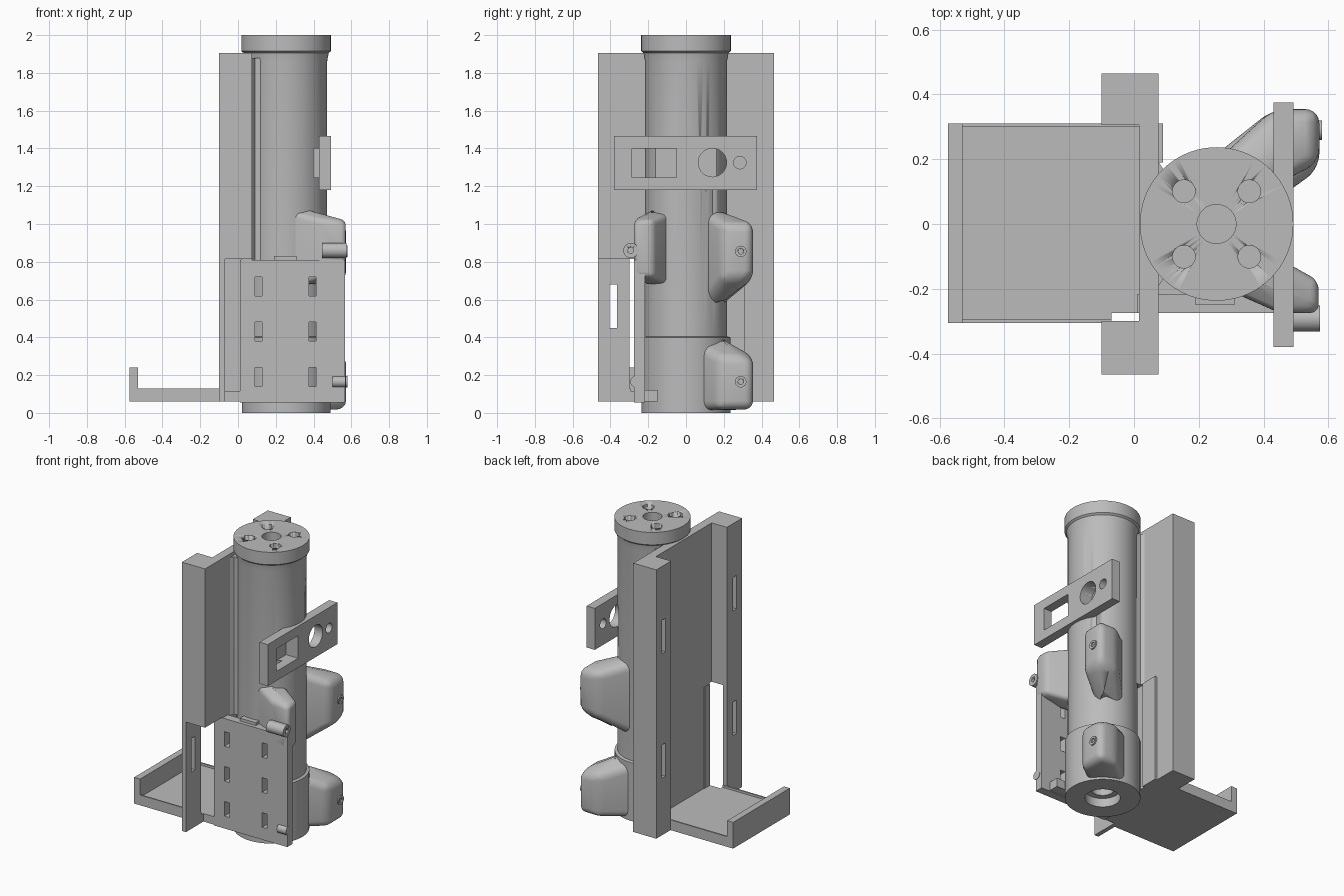
import bpy, bmesh, math
from mathutils import Matrix, Vector

if "Cube" in bpy.data.objects:
    bpy.data.objects.remove(bpy.data.objects["Cube"], do_unlink=True)

grey = bpy.data.materials.new("plain grey")
grey.use_nodes = True
COLOUR = (0.5, 0.5, 0.5, 1)
grey.diffuse_color = COLOUR
grey.node_tree.nodes["Principled BSDF"].inputs["Base Color"].default_value = COLOUR
AXIS_X = 0.255  # tube axis


def finish(bm, name, smooth=False):
    bmesh.ops.recalc_face_normals(bm, faces=bm.faces)
    mesh = bpy.data.meshes.new(name)
    bm.to_mesh(mesh)
    bm.free()
    mesh.materials.append(grey)
    ob = bpy.data.objects.new(name, mesh)
    bpy.context.collection.objects.link(ob)
    if smooth:
        shade(ob)
    return ob


def activate(ob):
    bpy.ops.object.select_all(action='DESELECT')
    ob.select_set(True)
    bpy.context.view_layer.objects.active = ob


def shade(ob):
    activate(ob)
    bpy.ops.object.shade_smooth_by_angle(angle=math.radians(35))


def add_box(bm, x, y, z):
    lo, hi = Vector((x[0], y[0], z[0])), Vector((x[1], y[1], z[1]))
    m = Matrix.Translation((lo + hi) / 2) @ Matrix.Diagonal((hi - lo).to_4d())
    bmesh.ops.create_cube(bm, size=1, matrix=m)


def box(name, x, y, z):
    bm = bmesh.new()
    add_box(bm, x, y, z)
    return finish(bm, name)


def cylinder(name, centre, radius, depth, along_x=False):
    bm = bmesh.new()
    m = Matrix.Translation(centre)
    if along_x:
        m = m @ Matrix.Rotation(math.pi / 2, 4, 'Y')
    bmesh.ops.create_cone(bm, cap_ends=True, segments=40, radius1=radius,
                          radius2=radius, depth=depth, matrix=m)
    return finish(bm, name, True)


def prism(name, outline, z):
    """Extrude an xy outline between two heights."""
    bm = bmesh.new()
    face = bm.faces.new([bm.verts.new((x, y, z[0])) for x, y in outline])
    ext = bmesh.ops.extrude_face_region(bm, geom=[face])
    verts = [v for v in ext["geom"] if isinstance(v, bmesh.types.BMVert)]
    bmesh.ops.translate(bm, verts=verts, vec=(0, 0, z[1] - z[0]))
    return finish(bm, name)


def lathe(name, profile):
    bm = bmesh.new()
    vs = [bm.verts.new((AXIS_X + r, 0, z)) for r, z in profile]
    edges = [bm.edges.new(p) for p in zip(vs, vs[1:])]
    bmesh.ops.spin(bm, geom=vs + edges, cent=(AXIS_X, 0, 0), axis=(0, 0, 1),
                   angle=2 * math.pi, steps=72)
    bmesh.ops.remove_doubles(bm, verts=bm.verts, dist=0.0005)
    return finish(bm, name, True)


def cut(targets, cutters):
    for ob in targets:
        for c in cutters:
            activate(ob)
            mod = ob.modifiers.new("cut", 'BOOLEAN')
            mod.operation = 'DIFFERENCE'
            mod.solver = 'EXACT'
            mod.object = c
            bpy.ops.object.modifier_apply(modifier=mod.name)
    for c in cutters:
        bpy.data.objects.remove(c, do_unlink=True)


def boss(name, pad, root, bevel=0.045):
    """Rounded lump: hull of an outer pad box and a root box in the tube."""
    bm = bmesh.new()
    add_box(bm, *pad)
    add_box(bm, *root)
    hull = bmesh.ops.convex_hull(bm, input=bm.verts)
    junk = set(hull["geom_interior"]) | set(hull["geom_unused"])
    bmesh.ops.delete(bm, geom=[v for v in junk if isinstance(v, bmesh.types.BMVert)],
                     context='VERTS')
    bmesh.ops.dissolve_limit(bm, angle_limit=0.02, verts=bm.verts, edges=bm.edges)
    ob = finish(bm, name)
    activate(ob)
    mod = ob.modifiers.new("round", 'BEVEL')
    mod.width, mod.segments = bevel, 5
    bpy.ops.object.modifier_apply(modifier=mod.name)
    shade(ob)
    return ob


# Main tube with end flange, thicker foot and stepped sockets
tube = lathe("tube", [(0, 0.12), (0.07, 0.12), (0.07, 0.06), (0.11, 0.06), (0.11, 0),
                      (0.235, 0), (0.235, 0.4), (0.217, 0.405), (0.217, 1.86),
                      (0.225, 1.905), (0.237, 1.915), (0.237, 2), (0.06, 2),
                      (0.06, 1.9), (0, 1.9)])
bolt_holes = [cylinder("bolt_hole", (AXIS_X + sx * 0.101, sy * 0.101, 2), 0.035, 0.16)
              for sx in (-1, 1) for sy in (-1, 1)]
cut([tube], bolt_holes)

# Sensor plate across the tube, with a window and two round holes
sensor_plate = box("sensor_plate", (0.43, 0.492), (-0.38, 0.375), (1.18, 1.465))
cut([tube, sensor_plate],
    [box("window", (0.4, 0.6), (-0.285, -0.05), (1.245, 1.4)),
     cylinder("large_hole", (0.5, 0.14, 1.325), 0.075, 0.2, True),
     cylinder("small_hole", (0.5, 0.285, 1.325), 0.033, 0.2, True)])

# Upright channel: web and two deep flanges opening to -x
channel = prism("channel", [(0.075, -0.465), (0.075, 0.465), (-0.1, 0.465), (-0.1, 0.305),
                            (0.015, 0.305), (0.015, -0.3), (-0.1, -0.3), (-0.1, -0.465)],
                (0.06, 1.905))
slots = [box("slot", (-0.2, -0.04), (y - 0.02, y + 0.02), (z - 0.115, z + 0.115))
         for y in (-0.385, 0.385) for z in (0.565, 1.42)]
cut([channel], slots + [box("notch", (-0.07, 0.3), (-0.6, -0.275), (0, 0.815))])

# Seams joining the tube to the web
for side in (-1, 1):
    prism("seam", [(0.07, 0), (0.07, side * 0.2), (0.09, side * 0.17),
                   (0.14, side * 0.17), (0.2, 0)], (0.8, 1.88))
box("rear_rib", (0.07, 0.09), (0.19, 0.31), (0.06, 0.8))

# Tray with end lip and low side rims
tray = box("tray_floor", (-0.575, 0.03), (-0.305, 0.31), (0.06, 0.115))
cut([tray], [box("tray_notch", (-0.07, 0.3), (-0.6, -0.275), (0, 0.5))])
box("tray_lip", (-0.575, -0.53), (-0.305, 0.31), (0.06, 0.24))
box("tray_front_rim", (-0.54, -0.07), (-0.305, -0.295), (0.1, 0.13))
box("tray_back_rim", (-0.54, 0.02), (0.3, 0.31), (0.1, 0.13))

# Slotted side plate
side_plate = box("side_plate", (0.01, 0.567), (-0.275, -0.218), (0.055, 0.81))
cut([side_plate], [box("plate_slot", (x - 0.019, x + 0.019), (-0.4, -0.1),
                       (z - 0.05, z + 0.05))
                   for x in (0.108, 0.395) for z in (0.19, 0.43, 0.67)])
box("plate_tab", (0.19, 0.31), (-0.25, -0.19), (0.78, 0.83))
box("plate_foot", (0.07, 0.5), (-0.25, -0.15), (0.06, 0.12))

# Rounded bosses growing out of the tube
boss("upper_boss", ((0.43, 0.572), (0.19, 0.355), (0.71, 1.0)),
     ((0.26, 0.4), (0.1, 0.2), (0.58, 1.06)))
boss("lower_boss", ((0.43, 0.572), (0.17, 0.355), (0.02, 0.3)),
     ((0.26, 0.42), (0.06, 0.22), (0.015, 0.37)))
boss("front_boss", ((0.45, 0.57), (-0.275, -0.175), (0.72, 1.02)),
     ((0.28, 0.4), (-0.2, -0.08), (0.68, 1.06)), 0.035)

# Screw sleeves and screw rings
sleeve = cylinder("screw_sleeve", (0.51, -0.292, 0.86), 0.04, 0.13, True)
cut([sleeve], [cylinder("sleeve_bore", (0.58, -0.292, 0.86), 0.015, 0.1, True)])
cylinder("lower_sleeve", (0.535, -0.265, 0.165), 0.03, 0.07, True)
for z in (0.855, 0.165):
    ring = cylinder("screw_ring", (0.56, 0.29, z), 0.03, 0.04, True)
    cut([ring], [cylinder("ring_bore", (0.58, 0.29, z), 0.014, 0.04, True)])
